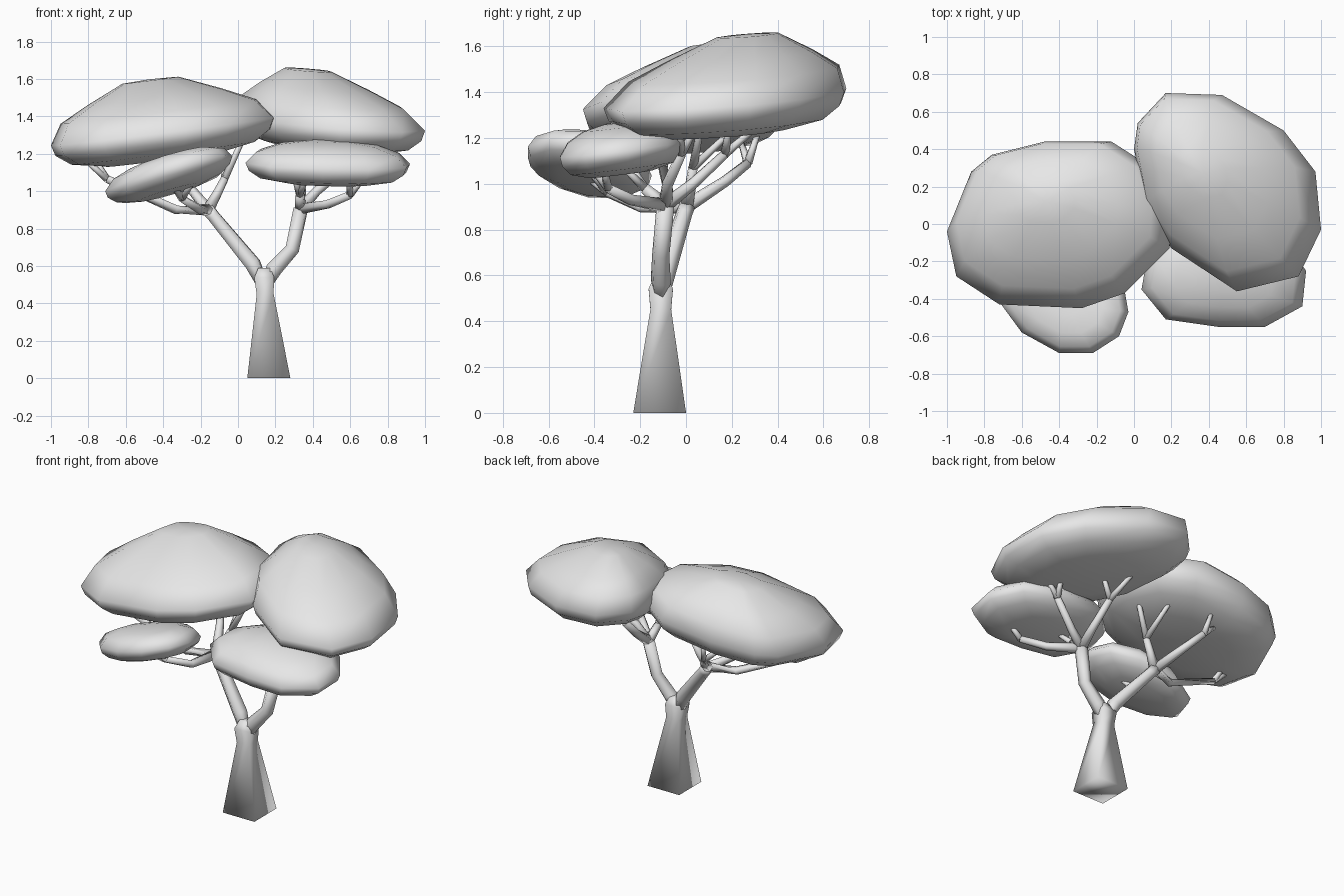
import bpy, bmesh, math
from mathutils import Vector

cube = bpy.data.objects.get("Cube")
if cube:
    bpy.data.objects.remove(cube, do_unlink=True)

grey = bpy.data.materials.new("plain_grey")
grey.use_nodes = True
grey.diffuse_color = (0.8, 0.8, 0.8, 1)
grey.node_tree.nodes["Principled BSDF"].inputs["Base Color"].default_value = (0.8, 0.8, 0.8, 1)


def finish(name, bm):
    bmesh.ops.recalc_face_normals(bm, faces=bm.faces)
    mesh = bpy.data.meshes.new(name)
    bm.to_mesh(mesh)
    bm.free()
    mesh.materials.append(grey)
    obj = bpy.data.objects.new(name, mesh)
    bpy.context.collection.objects.link(obj)
    bpy.ops.object.select_all(action='DESELECT')
    obj.select_set(True)
    bpy.context.view_layer.objects.active = obj
    bpy.ops.object.shade_smooth_by_angle(angle=math.radians(100))


def bridge(bm, rings):
    n = len(rings[0])
    for a, b in zip(rings, rings[1:]):
        for i in range(n):
            j = (i + 1) % n
            bm.faces.new((a[i], a[j], b[j], b[i]))


def limb(name, points, radii, sides=6, turn=15):
    """Tapered tube through the points, closed at both ends."""
    pts = [Vector(p) for p in points]
    bm = bmesh.new()
    rings = []
    for k, p in enumerate(pts):
        along = (pts[min(k + 1, len(pts) - 1)] - pts[max(k - 1, 0)]).normalized()
        if p.z == 0:
            along = Vector((0, 0, 1))
        u = Vector((1, 0, 0)) - along * along.x
        if u.length < 0.3:
            u = Vector((0, 1, 0)) - along * along.y
        u.normalize()
        v = along.cross(u)
        ring = []
        for i in range(sides):
            t = 2 * math.pi * i / sides + math.radians(turn)
            ring.append(bm.verts.new(p + radii[k] * (u * math.cos(t) + v * math.sin(t))))
        rings.append(ring)
    bridge(bm, rings)
    bm.faces.new(rings[0])
    bm.faces.new(rings[-1])
    finish(name, bm)


def canopy(name, outline, centre, tilt, up, down, shoulder, peak=(0, 0)):
    """Flattened crown: the plan outline scaled into rings on a tilted plane."""
    cx, cy, cz = centre
    # (ring scale, share of the upper or lower thickness)
    levels = [(0.5, -0.98), (0.82, -0.75), (0.96, -0.38), (1, 0),
              (0.87, shoulder[0]), (0.6, shoulder[1]), (0.25, 0.98)]
    bm = bmesh.new()

    def place(dx, dy, share):
        lift = share * (up if share > 0 else down)
        slide = max(share, 0)
        dx, dy = dx + peak[0] * slide, dy + peak[1] * slide
        return bm.verts.new((cx + dx, cy + dy, cz + tilt[0] * dx + tilt[1] * dy + lift))

    rings = [[place((x - cx) * s, (y - cy) * s, h) for x, y in outline] for s, h in levels]
    bridge(bm, rings)
    for ring, h in ((rings[0], -1), (rings[-1], 1)):
        tip = place(0, 0, h)
        for i in range(len(ring)):
            bm.faces.new((ring[i], ring[(i + 1) % len(ring)], tip))
    finish(name, bm)


# Square trunk and two main boughs
limb("trunk", [(.165, -.115, 0), (.145, -.11, .45), (.14, -.11, .54), (.14, -.11, .59)],
     [.163, .064, .075, .045], 4, 45)
left_fork, right_fork = (.335, -.09, .905), (-.16, 0, .9)
limb("left_bough", [(.14, -.11, .48), (.19, -.11, .58), (.29, -.11, .69), left_fork],
     [.03, .045, .039, .04])
limb("right_bough", [(.14, -.11, .48), (.08, -.09, .61), (-.13, -.01, .865), right_fork],
     [.03, .046, .037, .04])

# Smaller branches: start, bends, then the forked tips
branches = {
    "left_back": (left_fork, [(.34, .03, 1.0), (.33, .17, 1.13)], [(.4, .19, 1.26), (.28, .31, 1.25)]),
    "left_side": (left_fork, [(.42, -.08, 1.0), (.58, -.02, 1.13)], [(.67, -.03, 1.26), (.6, .05, 1.26)]),
    "left_front": (left_fork, [(.48, -.24, .93), (.6, -.34, .98)], [(.68, -.36, 1.08), (.59, -.42, 1.08)]),
    "left_upright": (left_fork, [(.33, -.18, .98)], [(.3, -.24, 1.08), (.37, -.28, 1.08)]),
    "right_upright": (right_fork, [(-.11, .02, .99), (-.07, .03, 1.07)], [(.05, .08, 1.33), (-.1, .22, 1.25)]),
    "right_back": (right_fork, [(-.25, .17, 1.01), (-.32, .27, 1.09)], [(-.34, .31, 1.21), (-.42, .24, 1.18)]),
    "right_side": (right_fork, [(-.33, -.06, .9), (-.7, -.1, 1.065)], [(-.77, -.08, 1.18), (-.83, -.1, 1.18)]),
    "right_front": (right_fork, [(-.2, -.2, .9), (-.3, -.34, .96)], [(-.36, -.46, 1.05), (-.22, -.44, 1.08)]),
}
for name, (start, bends, tips) in branches.items():
    path = [start] + bends
    limb(name + "_branch", path, [.032, .025, .021][:len(path)])
    for i, tip in enumerate(tips):
        limb(f"{name}_twig_{i + 1}", [path[-1], tip], [.02, .013])

# Four crowns
canopy("right_crown",
       [(-1, -.04), (-.95, -.28), (-.72, -.43), (-.28, -.45), (-.05, -.37), (.19, -.13),
        (.2, .05), (.1, .3), (-.12, .44), (-.48, .44), (-.76, .37), (-.87, .28)],
       (-.4, 0, 1.32), (.125, .02), .285, .155, (.38, .66), (-.07, .12))
canopy("left_crown",
       [(1, -.03), (.97, .28), (.8, .5), (.47, .69), (.17, .7), (.02, .54),
        (0, .4), (.03, .25), (.06, .08), (.2, -.13), (.55, -.36), (.88, -.28)],
       (.5, .17, 1.365), (-.06, .06), .275, .15, (.38, .66), (-.13, .1))
canopy("left_front_crown",
       [(.04, -.35), (.17, -.51), (.45, -.55), (.7, -.55), (.9, -.44),
        (.92, -.25), (.8, -.08), (.55, 0), (.25, -.02), (.07, -.18)],
       (.48, -.29, 1.15), (-.02, .12), .12, .11, (.48, .82))
canopy("right_front_crown",
       [(-.71, -.43), (-.6, -.58), (-.4, -.69), (-.22, -.69), (-.08, -.6),
        (-.03, -.47), (-.06, -.3), (-.2, -.18), (-.45, -.15), (-.65, -.25)],
       (-.37, -.42, 1.09), (.27, -.12), .1, .1, (.55, .87))
